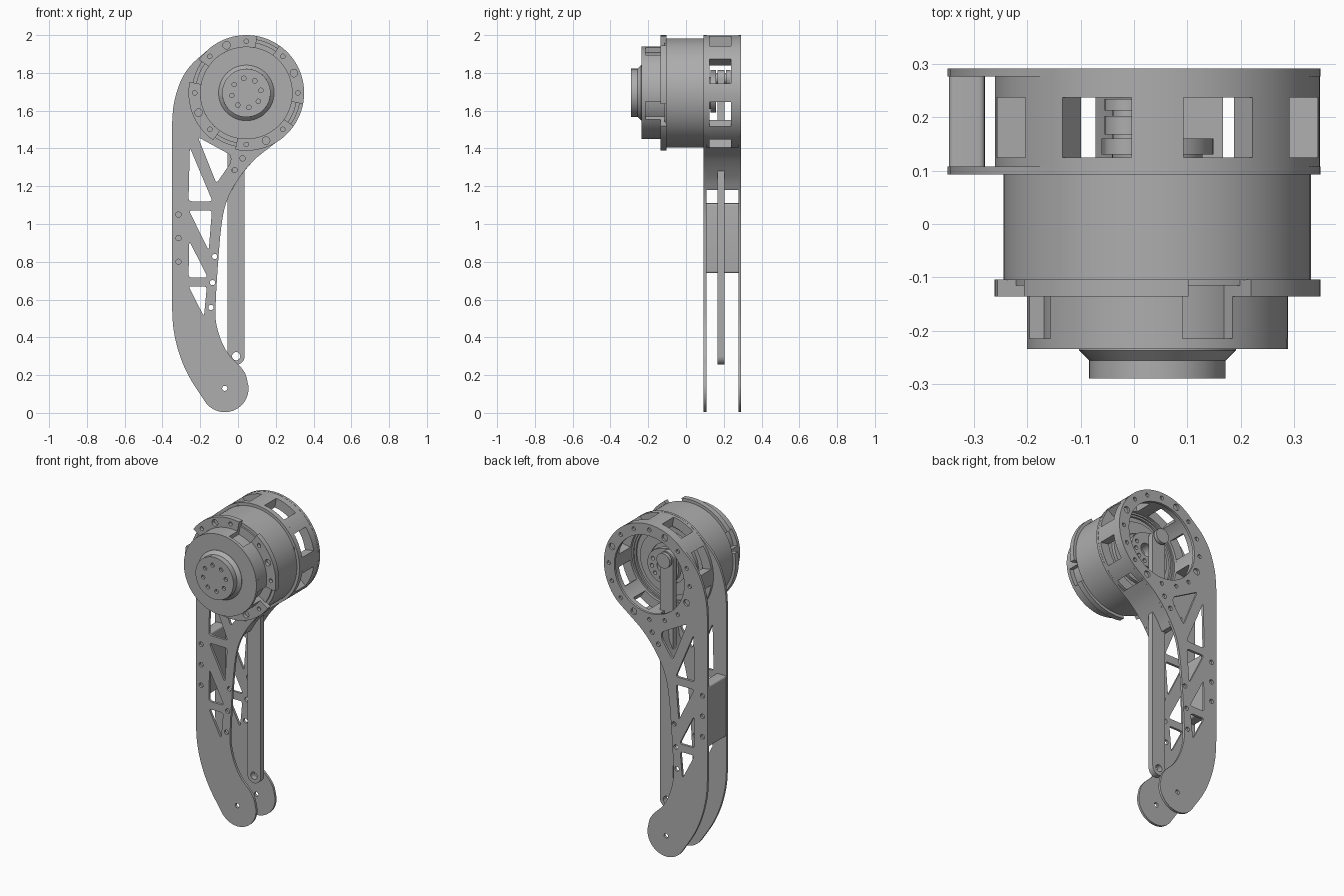
import bpy, bmesh, math
from mathutils import Vector

cube = bpy.data.objects.get("Cube")
if cube:
    bpy.data.objects.remove(cube, do_unlink=True)

# One metal colour for everything
grey = bpy.data.materials.new("machined grey")
grey.use_nodes = True
tone = (0.42, 0.42, 0.42, 1)
grey.diffuse_color = tone
grey.node_tree.nodes["Principled BSDF"].inputs["Base Color"].default_value = tone

HUB = Vector((0.044, 1.694))      # motor axis in the x-z plane
FOOT = Vector((-0.07, 0.13))      # lower pivot
ROD_LOW = Vector((-0.01, 0.30))
ROD_TOP = Vector((-0.01, 1.77))
R = 0.306


def finish(name, mesh):
    bm = bmesh.new()
    bm.from_mesh(mesh)
    bmesh.ops.remove_doubles(bm, verts=bm.verts, dist=0.0003)
    bmesh.ops.recalc_face_normals(bm, faces=bm.faces)
    bm.to_mesh(mesh)
    bm.free()
    mesh.materials.clear()
    mesh.materials.append(grey)
    ob = bpy.data.objects.new(name, mesh)
    bpy.context.collection.objects.link(ob)
    bpy.ops.object.select_all(action='DESELECT')
    ob.select_set(True)
    bpy.context.view_layer.objects.active = ob
    bpy.ops.object.shade_smooth_by_angle(angle=math.radians(30))
    return ob


def slab(name, y0, y1, *loops):
    """Flat part from an outline and its holes, spanning y0 to y1."""
    cu = bpy.data.curves.new(name, 'CURVE')
    cu.dimensions = '2D'
    cu.fill_mode = 'BOTH'
    cu.extrude = (y1 - y0) / 2
    for loop in loops:
        sp = cu.splines.new('POLY')
        sp.points.add(len(loop) - 1)
        for p, q in zip(sp.points, loop):
            p.co = (q[0], q[1], 0, 1)
        sp.use_cyclic_u = True
    tmp = bpy.data.objects.new(name + " helper", cu)
    bpy.context.collection.objects.link(tmp)
    deps = bpy.context.evaluated_depsgraph_get()
    mesh = bpy.data.meshes.new_from_object(tmp.evaluated_get(deps))
    bpy.data.objects.remove(tmp, do_unlink=True)
    for v in mesh.vertices:
        x, z, d = v.co
        v.co = (x, (y0 + y1) / 2 - d, z)
    return finish(name, mesh)


def polar(c, r, deg):
    a = math.radians(deg)
    return Vector((c[0] + r * math.cos(a), c[1] + r * math.sin(a)))


def arc(c, r, a0, a1, n=32):
    return [polar(c, r, a0 + (a1 - a0) * i / n) for i in range(n + 1)]


def circle(c, r, n=20):
    return arc(c, r, 0, 360, n)[:-1]


def smooth(pts, n=5):
    """Catmull-Rom curve through the points."""
    p = [Vector(q) for q in pts]
    p = [2 * p[0] - p[1]] + p + [2 * p[-1] - p[-2]]
    out = []
    for a, b, c, d in zip(p, p[1:], p[2:], p[3:]):
        for i in range(n):
            t = i / n
            out.append(0.5 * (2 * b + (c - a) * t + (2 * a - 5 * b + 4 * c - d) * t * t
                              + (3 * b - a - 3 * c + d) * t ** 3))
    return out + [p[-2]]


def rounded(pts, r=0.018, n=4):
    p = [Vector(q) for q in pts]
    out = []
    for i, b in enumerate(p):
        a, c = p[i - 1], p[(i + 1) % len(p)]
        s = b + (a - b).normalized() * min(r, (a - b).length * 0.45)
        e = b + (c - b).normalized() * min(r, (c - b).length * 0.45)
        for k in range(n + 1):
            t = k / n
            out.append(s * (1 - t) ** 2 + b * 2 * t * (1 - t) + e * t * t)
    return out


def capsule(a, ra, b, rb):
    """Link outline with round ends at a and b."""
    d = b - a
    h = math.degrees(math.atan2(d.y, d.x))
    k = math.degrees(math.acos((ra - rb) / d.length))
    return arc(a, ra, h + k, h + 360 - k, 20) + arc(b, rb, h - k, h + k, 20)


def lathe(name, profile):
    """Turn a (radius, y) profile about the motor axis."""
    bm = bmesh.new()
    vs = [bm.verts.new((HUB.x + r, y, HUB.y)) for r, y in profile]
    es = [bm.edges.new(e) for e in zip(vs, vs[1:])]
    bmesh.ops.spin(bm, geom=vs + es, cent=(HUB.x, 0, HUB.y), axis=(0, 1, 0),
                   angle=math.tau, steps=96, use_merge=True)
    mesh = bpy.data.meshes.new(name)
    bm.to_mesh(mesh)
    bm.free()
    return finish(name, mesh)


def bolt_holes(angles):
    return [circle(polar(HUB, 0.273, a), 0.02 if a % 90 == 22.5 else 0.012, 14) for a in angles]


# Leg side plates: outline, lightening triangles and bolt holes
right_edge = smooth([polar(HUB, R, -47), (0.167, 1.405), (0.087, 1.34), (0.008, 1.246),
                     (-0.056, 1.13), (-0.087, 0.997), (-0.108, 0.76), (-0.119, 0.55),
                     (-0.114, 0.468), (-0.087, 0.378), (-0.045, 0.304), (0.008, 0.25),
                     (0.04, 0.204), polar(FOOT, 0.126, 5)])
left_edge = smooth([polar(FOOT, 0.126, -145), (-0.257, 0.188), (-0.31, 0.31),
                    (-0.341, 0.44), (-0.35, 0.574)])
shoulder = smooth([(-0.35, 1.52), (-0.339, 1.64), (-0.304, 1.755), (-0.25, 1.84),
                   polar(HUB, R, 133)])
outline = (arc(HUB, R, 133, -47, 56)[:-1] + right_edge[:-1]
           + arc(FOOT, 0.126, 5, -145)[:-1] + left_edge + shoulder[:-1])
triangles = [
    [(-0.212, 1.46), (-0.038, 1.365), (-0.038, 1.325), (-0.114, 1.215)],
    [(-0.255, 1.405), (-0.262, 1.12), (-0.135, 1.12)],
    [(-0.26, 1.072), (-0.138, 1.072), (-0.155, 0.86)],
    [(-0.258, 0.91), (-0.262, 0.717), (-0.16, 0.717)],
    [(-0.262, 0.67), (-0.165, 0.67), (-0.18, 0.51)]]
screws = [(-0.315, 1.05), (-0.315, 0.925), (-0.315, 0.80), (-0.124, 0.828), (-0.135, 0.69),
          (-0.143, 0.558), (0.024, 1.347), (-0.018, 1.285), FOOT]
cuts = [rounded(t) for t in triangles] + [circle(s, 0.014, 14) for s in screws]
cuts += [circle(HUB, 0.236, 72)] + bolt_holes([i * 22.5 for i in range(16)])
for name, y in (("front_leg_plate", 0.093), ("rear_leg_plate", 0.277)):
    slab(name, y, y + 0.015, outline, *cuts)

# Spacers joining the plates
slab("outer_spacer", 0.107, 0.278,
     rounded([(-0.347, 1.11), (-0.28, 1.11), (-0.28, 0.74), (-0.347, 0.74)], 0.012))
slab("inner_spacer", 0.107, 0.278,
     smooth([(0.167, 1.405), (0.087, 1.34), (0.008, 1.246), (-0.031, 1.18)])
     + [(-0.072, 1.19), (-0.03, 1.28), (-0.02, 1.36), (0.01, 1.41)])

# Hub ring: two hoops joined by eight posts, leaving windows between
for name, y0, y1 in (("front_hoop", 0.107, 0.125), ("rear_hoop", 0.237, 0.278)):
    slab(name, y0, y1, circle(HUB, R - 0.001, 96), circle(HUB, 0.246, 96))
for i in range(8):
    a = 45 * i
    slab("hoop_post", 0.124, 0.238, arc(HUB, R - 0.001, a - 9.2, a + 9.2, 8)
         + arc(HUB, 0.246, a + 9.2, a - 9.2, 8))

# Motor can with stepped rear face
lathe("motor_body", [(0, -0.105), (0.2885, -0.105), (0.2885, 0.094), (0.262, 0.094),
                     (0.262, 0.1), (0.225, 0.1), (0.225, 0.088), (0.19, 0.088),
                     (0.19, 0.108), (0.12, 0.108), (0.12, 0.098), (0, 0.098)])


# Front housing and flange, notched by four pockets
def notched(r, deep):
    pts = []
    for k in range(4):
        mid = 67 + 90 * k
        pts += arc(HUB, deep, mid - 12, mid + 12, 8) + arc(HUB, r, mid + 12, mid + 78, 24)
    return pts


clear = [a for a in (i * 22.5 for i in range(16)) if abs((a - 67 + 45) % 90 - 45) > 16]
slab("mounting_flange", -0.136, -0.114, notched(R, 0.217), *bolt_holes(clear))
slab("flange_base", -0.115, -0.104, notched(R, 0.27))
slab("housing_wall", -0.215, -0.135, notched(0.245, 0.217))
slab("housing_face", -0.235, -0.2149, circle(HUB, 0.245, 96))

# Output nose with ring of screw holes
lathe("output_nose", [(0.147, -0.234), (0.147, -0.237), (0.128, -0.256),
                      (0.128, -0.275), (0, -0.275)])
slab("output_face", -0.29, -0.275, circle(HUB, 0.128, 64),
     *[circle(polar(HUB, 0.078, 45 * i + 10), 0.012, 14) for i in range(8)])

# Crank on the rear shaft
crank_holes = [circle(polar(HUB, 0.075, a), 0.012, 14) for a in range(-150, 60, 35)]
slab("crank_arm", 0.13, 0.16, capsule(HUB, 0.105, ROD_TOP, 0.045),
     circle(HUB, 0.04), *crank_holes)
slab("crank_base", 0.097, 0.131, circle(HUB, 0.085, 48), circle(HUB, 0.04))
slab("crank_cheek", 0.213, 0.235, circle(ROD_TOP, 0.045, 32))
slab("crank_pin", 0.15, 0.225, circle(ROD_TOP, 0.03, 32))

# Push rod hanging from the crank
slab("push_rod", 0.168, 0.203, capsule(ROD_LOW, 0.045, ROD_TOP, 0.045),
     circle(ROD_LOW, 0.022), circle(ROD_TOP, 0.029))
